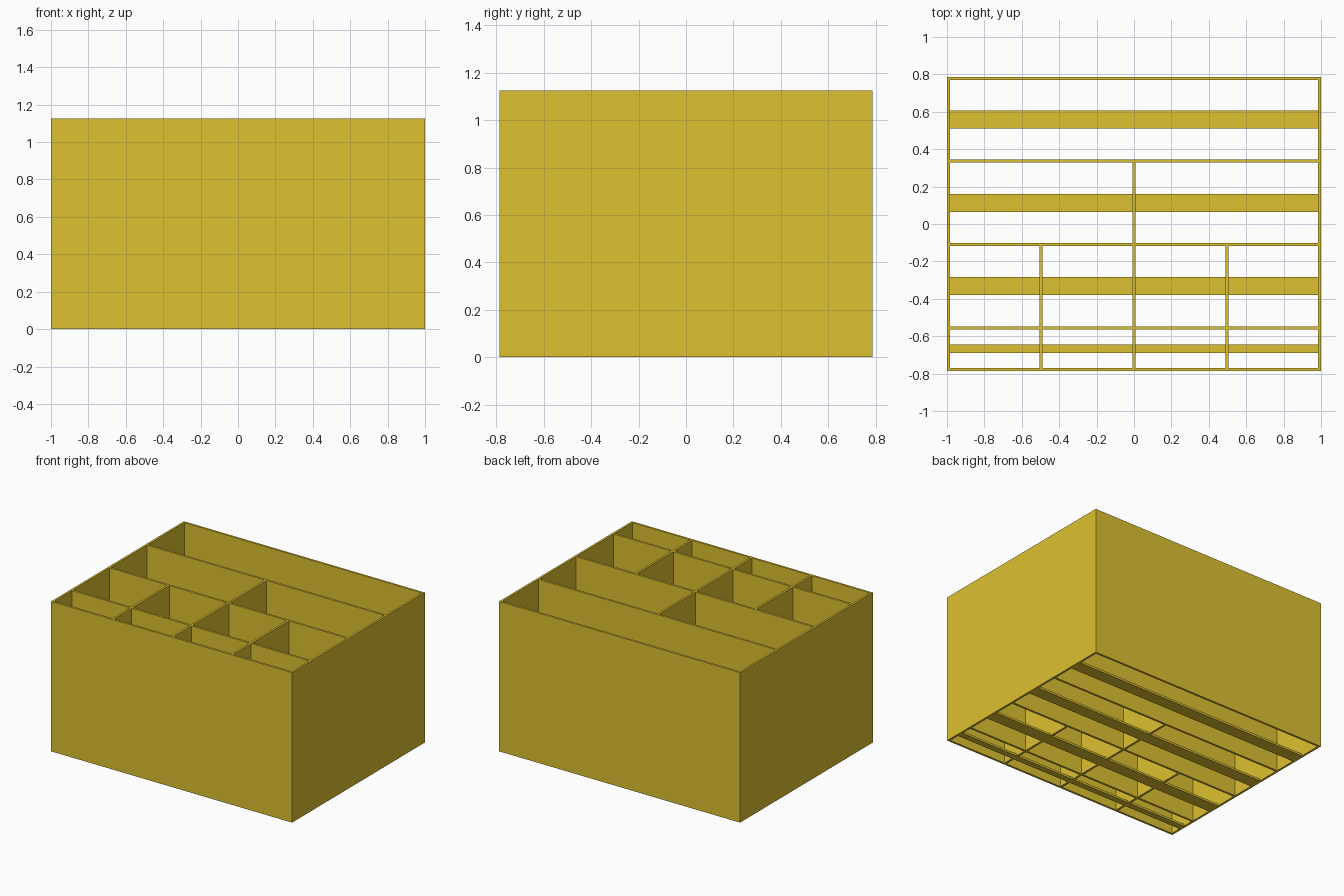
import bpy

if "Cube" in bpy.data.objects:
    bpy.data.objects.remove(bpy.data.objects["Cube"])

T = 0.016          # wall thickness
X, Y, H = 1.0, 0.787, 1.125

mat = bpy.data.materials.new("yellow_plastic")
mat.diffuse_color = (0.72, 0.53, 0.03, 1)
mat.use_nodes = True
mat.node_tree.nodes["Principled BSDF"].inputs["Base Color"].default_value = mat.diffuse_color


def box(name, x0, x1, y0, y1, z0=0.0, z1=H):
    bpy.ops.mesh.primitive_cube_add(
        size=1, location=((x0 + x1) / 2, (y0 + y1) / 2, (z0 + z1) / 2))
    ob = bpy.context.object
    ob.name = name
    ob.scale = (x1 - x0, y1 - y0, z1 - z0)
    bpy.ops.object.transform_apply(location=False, rotation=False, scale=True)
    ob.data.materials.append(mat)
    return ob


# Outer walls
box("front_wall", -X, X, -Y, -Y + T)
box("back_wall", -X, X, Y - T, Y)
box("left_wall", -X, -X + T, -Y + T, Y - T)
box("right_wall", X - T, X, -Y + T, Y - T)

# Centre lines of front wall, cross dividers and back wall
lines = [-Y + T / 2, -0.555, -0.110, 0.336, Y - T / 2]
for y in lines[1:-1]:
    box("cross_divider", -X + T, X - T, y - T / 2, y + T / 2)

# Rows front to back: compartment count and width of the open floor's support slat
rows = [(4, 0.048), (4, 0.096), (2, 0.096), (1, 0.096)]
for (count, slat), ya, yb in zip(rows, lines, lines[1:]):
    left, right = -X + T / 2, X - T / 2
    xs = [left + (right - left) * i / count for i in range(count + 1)]
    mid = (ya + yb) / 2
    # Short dividers between compartments
    for x in xs[1:-1]:
        box("short_divider", x - T / 2, x + T / 2, ya + T / 2, yb - T / 2)
    # Floor slats spanning each compartment
    for xa, xb in zip(xs, xs[1:]):
        box("floor_slat", xa + T / 2, xb - T / 2,
            mid - slat / 2, mid + slat / 2, 0, T)
